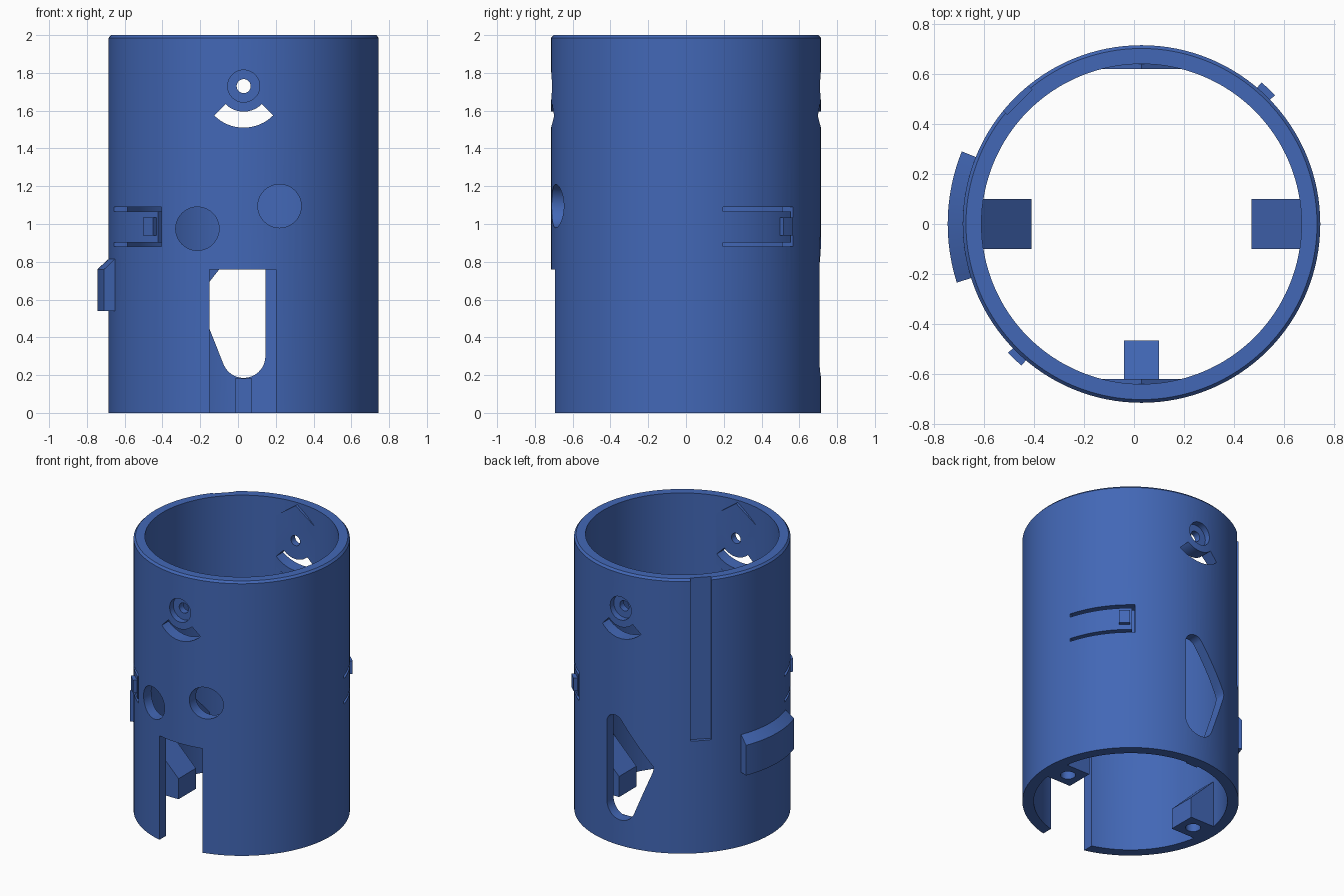
import bpy, bmesh, math
from mathutils import Matrix

if "Cube" in bpy.data.objects:
    bpy.data.objects.remove(bpy.data.objects["Cube"])

CX = 0.03            # axis of the tube
RO, RI = 0.715, 0.64
blue = bpy.data.materials.new("blue plastic")
blue.diffuse_color = (0.055, 0.137, 0.47, 1)
blue.use_nodes = True
blue.node_tree.nodes["Principled BSDF"].inputs["Base Color"].default_value = blue.diffuse_color


def finish(name, bm, rot=0):
    """Turn a bmesh into an object, rotated about the tube axis."""
    bmesh.ops.rotate(bm, verts=bm.verts, cent=(0, 0, 0),
                     matrix=Matrix.Rotation(math.radians(rot), 3, 'Z'))
    bmesh.ops.translate(bm, verts=bm.verts, vec=(CX, 0, 0))
    bmesh.ops.recalc_face_normals(bm, faces=bm.faces)
    me = bpy.data.meshes.new(name)
    bm.to_mesh(me)
    bm.free()
    me.materials.append(blue)
    ob = bpy.data.objects.new(name, me)
    bpy.context.collection.objects.link(ob)
    return ob


def prism(name, pts, y0, y1, rot=0):
    """Outline in (x, z) extruded along y."""
    bm = bmesh.new()
    a = [bm.verts.new((x, y0, z)) for x, z in pts]
    b = [bm.verts.new((x, y1, z)) for x, z in pts]
    bm.faces.new(a)
    bm.faces.new(b[::-1])
    for i in range(len(pts)):
        j = (i + 1) % len(pts)
        bm.faces.new((a[i], a[j], b[j], b[i]))
    return finish(name, bm, rot)


def lathe(name, prof, a0=0, a1=360, steps=128):
    """(r, z) outline swept about the axis, closed ring or capped sector."""
    bm = bmesh.new()
    full = a1 - a0 >= 360
    rings = []
    for i in range(steps if full else steps + 1):
        t = math.radians(a0 + (a1 - a0) * i / steps)
        rings.append([bm.verts.new((r * math.cos(t), r * math.sin(t), z)) for r, z in prof])
    n = len(prof)
    for i in range(steps):
        p, q = rings[i], rings[(i + 1) % len(rings)]
        for k in range(n):
            m = (k + 1) % n
            bm.faces.new((p[k], p[m], q[m], q[k]))
    if not full:
        bm.faces.new(rings[0])
        bm.faces.new(rings[-1][::-1])
    return finish(name, bm)


def rect(x0, x1, z0, z1):
    return [(x0, z0), (x1, z0), (x1, z1), (x0, z1)]


def arc(cx, cz, r, a0, a1, n=16):
    return [(cx + r * math.cos(math.radians(a0 + (a1 - a0) * i / n)),
             cz + r * math.sin(math.radians(a0 + (a1 - a0) * i / n))) for i in range(n + 1)]


def circle(cx, cz, r, n=40):
    return arc(cx, cz, r, 0, 360, n)[:-1]


def boolean(ob, tool, op='DIFFERENCE'):
    bpy.context.view_layer.objects.active = ob
    m = ob.modifiers.new("cut", 'BOOLEAN')
    m.operation, m.solver, m.object = op, 'EXACT', tool
    bpy.ops.object.modifier_apply(modifier=m.name)
    bpy.data.objects.remove(tool, do_unlink=True)


# tube with a small chamfer at the top
tube = lathe("tube", [(RI, 0), (RO, 0), (RO, 1.985), (0.702, 2.0), (RI, 2.0)])

# flat pads inside, behind the screw holes
for s in (0, 180):
    pad = [(-0.16, 1.5), (0, 1.4), (0.16, 1.5), (0.16, 1.87), (0, 1.985), (-0.16, 1.87)]
    boolean(tube, prism("pad", pad, 0.62, 0.67, s), 'UNION')

# screw holes, counterbores and curved slots, front and back
for s in (0, 180):
    boolean(tube, prism("screw_hole", circle(0, 1.73, 0.037), 0.5, 0.9, s))
    boolean(tube, prism("counterbore", circle(0, 1.73, 0.085), 0.668, 0.9, s))
    slot = arc(0, 1.73, 0.22, 225, 315) + arc(0, 1.73, 0.135, 315, 225)
    boolean(tube, prism("curved_slot", slot, 0.5, 0.9, s))

# round front holes and the open front slot
for x, z in ((-0.245, 0.975), (0.19, 1.095)):
    boolean(tube, prism("round_hole", circle(x, z, 0.115), -0.9, -0.4))
boolean(tube, prism("front_slot", rect(-0.18, 0.17, -0.1, 0.76), -0.9, -0.4))

# back window: round bottom, one pointed side, small round top
window = (arc(0, 0.30, 0.115, 205, 360) + arc(0.045, 0.87, 0.07, 0, 150)
          + [(-0.235, 0.625), (-0.24, 0.605), (-0.235, 0.58)])
boolean(tube, prism("back_window", window, 0.4, 0.9))

# key groove down the outside
boolean(tube, prism("key_groove", rect(0.69, 0.9, 0.82, 2.1), -0.07, 0.07, 135))

# spring clips: three slits around a tongue, with a latch on its end
for s in (0, 180):
    for z0, z1 in ((0.88, 0.902), (1.065, 1.09)):
        boolean(tube, lathe("slit", rect(0.55, 0.8, z0, z1), 16 + s, 52.5 + s, 16))
    boolean(tube, lathe("end_slit", rect(0.55, 0.8, 0.88, 1.09), 50.7 + s, 52.5 + s, 2))
    lathe("latch", [(0.69, 0.94), (0.742, 0.94), (0.742, 1.035), (0.69, 1.035)],
          44 + s, 49.7 + s, 3)

# curved rib outside with a sloped top
lathe("outer_rib", [(0.69, 0.54), (0.775, 0.54), (0.775, 0.76), (0.715, 0.815), (0.69, 0.815)],
      158, 197.6, 20)


# inner mounting blocks with a sloped top and a screw hole from below
def block(name, r, half, z, rot):
    top = 0.15 + 0.68 - r
    ob = prism(name, [(r, z), (0.68, z), (0.68, z + top), (r, z + 0.15)], -half, half, rot)
    hole = lathe("block_hole", [(0.0001, z - 0.1), (0.05, z - 0.1), (0.05, z + 0.11),
                                (0.0001, z + 0.11)], steps=24)
    t = math.radians(rot)
    hole.data.transform(Matrix.Translation((0.54 * math.cos(t), 0.54 * math.sin(t), 0)))
    boolean(ob, hole)


block("right_block", 0.44, 0.1, 0, 0)
block("left_block", 0.44, 0.1, 0, 180)
block("front_block", 0.465, 0.07, 0.76, 270)

# thin rib under the back window
prism("back_rib", rect(-0.045, 0.045, 0, 0.183), 0.625, 0.66)

# smooth the curved walls, keep the edges sharp
for ob in bpy.context.scene.objects:
    ob.select_set(True)
bpy.context.view_layer.objects.active = tube
bpy.ops.object.shade_smooth_by_angle(angle=math.radians(25))
